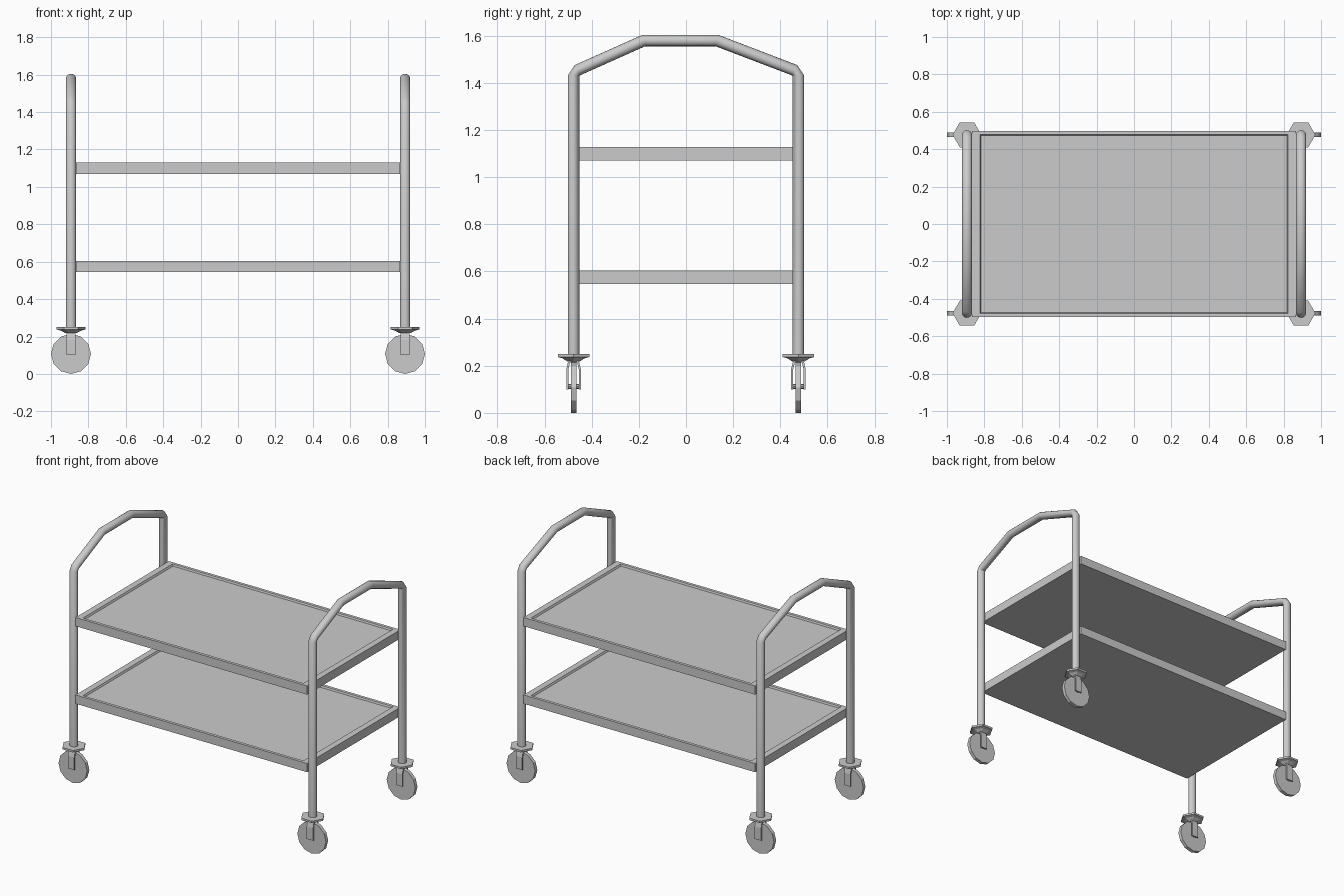
import bpy, bmesh, math
from mathutils import Vector

if "Cube" in bpy.data.objects:
    bpy.data.objects.remove(bpy.data.objects["Cube"])

TX, TY = 0.893, 0.477   # post positions


def finish(name, bm, smooth=None):
    bmesh.ops.recalc_face_normals(bm, faces=bm.faces)
    me = bpy.data.meshes.new(name)
    bm.to_mesh(me)
    bm.free()
    ob = bpy.data.objects.new(name, me)
    bpy.context.collection.objects.link(ob)
    if smooth:
        bpy.context.view_layer.objects.active = ob
        ob.select_set(True)
        bpy.ops.object.shade_smooth_by_angle(angle=math.radians(smooth))
        ob.select_set(False)
    return ob


def loft(bm, rings):
    rows = [[bm.verts.new(p) for p in r] for r in rings]
    n = len(rows[0])
    for a, b in zip(rows, rows[1:]):
        for i in range(n):
            j = (i + 1) % n
            bm.faces.new((a[i], a[j], b[j], b[i]))
    bm.faces.new(rows[0])
    bm.faces.new(rows[-1])


def circle(c, u, v, r, n, turn=0):
    angles = [math.tau * (i + turn) / n for i in range(n)]
    return [Vector(c) + r * (math.cos(a) * Vector(u) + math.sin(a) * Vector(v)) for a in angles]


# Tube frame: (y, z, tilt of the ring, stretch at mitred bends)
slope = math.radians(25)
path = [(-TY, 0.24, 0, 1), (-TY, 1.432, 0, 1),
        (-TY + 0.016, 1.454, math.pi / 2 - slope, 1),
        (-0.179, 1.58, math.pi / 2 - slope / 2, 1.02),
        (0.131, 1.58, math.pi / 2 + slope / 2, 1.02),
        (TY - 0.016, 1.454, math.pi / 2 + slope, 1),
        (TY, 1.432, math.pi, 1), (TY, 0.24, math.pi, 1)]
for side, sx in (("left", -1), ("right", 1)):
    bm = bmesh.new()
    loft(bm, [circle((sx * TX, y, z), (0.027, 0, 0),
                     (0, 0.0245 * s * math.cos(t), -0.0245 * s * math.sin(t)), 1, 16)
              for y, z, t, s in path])
    finish(side + "_handle_frame", bm, 35)

# Shelves: shallow trays with a raised rim
def rect(hx, hy, z):
    return [(-hx, -hy, z), (hx, -hy, z), (hx, hy, z), (-hx, hy, z)]

for name, z in (("lower_shelf", 0.546), ("upper_shelf", 1.07)):
    bm = bmesh.new()
    loft(bm, [rect(0.866, 0.498, z), rect(0.866, 0.498, z + 0.059),
              rect(0.824, 0.478, z + 0.059), rect(0.818, 0.474, z + 0.047)])
    finish(name, bm)

# Casters
X, Y, Z = (1, 0, 0), (0, 1, 0), (0, 0, 1)
for sx, side in ((-1, "left"), (1, "right")):
    for sy, end in ((-1, "front"), (1, "back")):
        x, y = sx * TX, sy * TY
        tag = f"{end}_{side}_"

        # Hexagonal mounting plate tapering below
        bm = bmesh.new()
        loft(bm, [circle((x, y, z), X, Y, r, 6) for z, r in
                  ((0.218, 0.03), (0.232, 0.055), (0.237, 0.077), (0.25, 0.077))])
        finish(tag + "caster_plate", bm)

        # Fork: arched strap with two prongs
        outer = [(-0.031, 0.1), (-0.031, 0.185), (-0.022, 0.222),
                 (0.022, 0.222), (0.031, 0.185), (0.031, 0.1)]
        inner = [(-0.022, 0.1), (-0.022, 0.185), (-0.015, 0.213),
                 (0.015, 0.213), (0.022, 0.185), (0.022, 0.1)]
        bm = bmesh.new()
        rows = []
        for (oy, oz), (iy, iz) in zip(outer, inner):
            rows.append([(x - 0.024, y + oy, oz), (x + 0.024, y + oy, oz),
                         (x + 0.024, y + iy, iz), (x - 0.024, y + iy, iz)])
        loft(bm, rows)
        finish(tag + "caster_fork", bm)

        # Wheel and axle
        bm = bmesh.new()
        loft(bm, [circle((x, y + d, 0.107), X, Z, 0.107, 12) for d in (-0.012, 0.012)])
        finish(tag + "wheel", bm)
        bm = bmesh.new()
        loft(bm, [circle((x, y + d, 0.112), X, Z, 0.01, 8) for d in (-0.03, 0.03)])
        finish(tag + "axle", bm)
